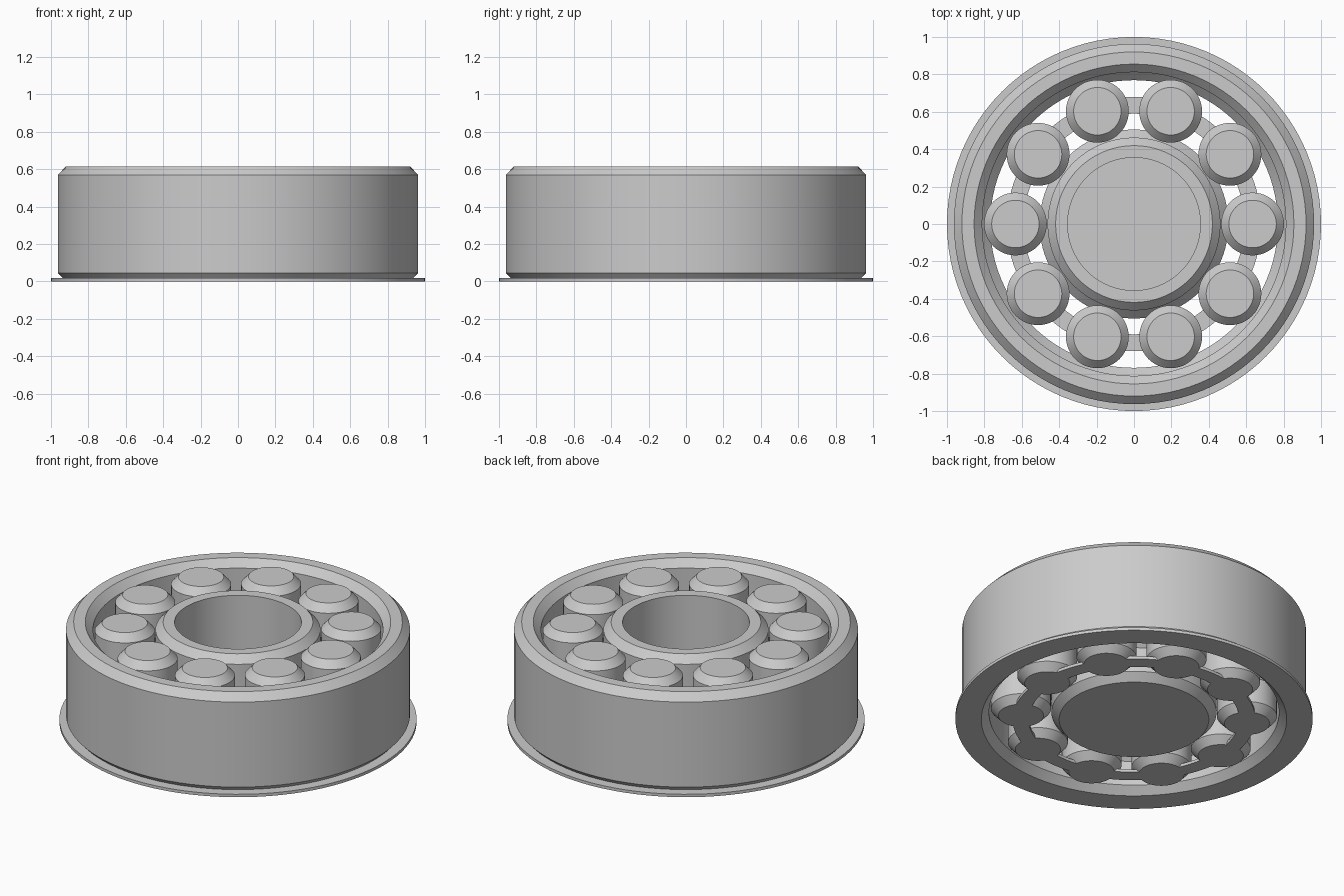
import bpy, bmesh
from math import sin, cos, pi, radians

if "Cube" in bpy.data.objects:
    bpy.data.objects.remove(bpy.data.objects["Cube"])

GREY = (0.6, 0.6, 0.6, 1)
steel = bpy.data.materials.new("plain grey")
steel.use_nodes = True
steel.diffuse_color = GREY
steel.node_tree.nodes["Principled BSDF"].inputs["Base Color"].default_value = GREY

H = 0.615      # bearing height
SKIN = 0.018   # thickness of the base layer
C = 0.045      # chamfer
MID = H / 2
FLAT = 0.065   # half height of the race ridge


def lathe(name, profile, segments):
    """Revolve a closed (radius, height) outline round z."""
    bm = bmesh.new()
    verts = [bm.verts.new((r, 0, z)) for r, z in profile]
    edges = [bm.edges.new((a, b)) for a, b in zip(verts, verts[1:] + verts[:1])
             if a.co.x > 0 or b.co.x > 0]
    bmesh.ops.spin(bm, geom=verts + edges, cent=(0, 0, 0), axis=(0, 0, 1),
                   angle=2 * pi, steps=segments, use_duplicate=False)
    bmesh.ops.remove_doubles(bm, verts=bm.verts, dist=1e-4)
    bmesh.ops.recalc_face_normals(bm, faces=bm.faces)
    mesh = bpy.data.meshes.new(name)
    bm.to_mesh(mesh)
    bm.free()
    mesh.materials.append(steel)
    obj = bpy.data.objects.new(name, mesh)
    bpy.context.collection.objects.link(obj)
    bpy.ops.object.select_all(action='DESELECT')
    obj.select_set(True)
    bpy.context.view_layer.objects.active = obj
    bpy.ops.object.shade_smooth_by_angle(angle=radians(30))
    return obj


def race(wall, step):
    """Chamfered race wall from bottom to top; step is the ridge direction."""
    return [(wall - step, 0), (wall, C),
            (wall, MID - FLAT - C), (wall + step, MID - FLAT),
            (wall + step, MID + FLAT), (wall, MID + FLAT + C),
            (wall, H - C), (wall - step, H)]


# Outer ring with brim
lathe("outer_ring", race(0.812, -0.043) +
      [(0.92, H), (0.963, H - C), (0.963, C), (0.938, SKIN), (1, SKIN), (1, 0)], 96)

# Inner ring with closed floor
lathe("inner_ring", race(0.462, 0.043) +
      [(0.355, H), (0.355, SKIN), (0, SKIN), (0, 0)], 96)

# Thin ring joining the rollers at the base
lathe("roller_link_ring", [(0.59, 0), (0.68, 0), (0.68, SKIN), (0.59, SKIN)], 96)

# Waisted rollers
COUNT, ORBIT = 10, 0.634
first = lathe("roller_1", [(0, 0)] + race(0.168, -0.041)[1:-1] + [(0.127, H), (0, H)], 48)
bm = bmesh.new()
bm.from_mesh(first.data)
bm.free()
first.data.clear_geometry()
bpy.data.objects.remove(first)
outline = [(0, 0), (0.127, 0)]
outline += [(r, z) for r, z in race(0.168, -0.041)[1:-1]] + [(0.127, H), (0, H)]
roller = lathe("roller_1", outline, 48)
for i in range(COUNT):
    part = roller if i == 0 else roller.copy()
    if i:
        part.name = f"roller_{i + 1}"
        bpy.context.collection.objects.link(part)
    a = 2 * pi * i / COUNT
    part.location = (ORBIT * cos(a), ORBIT * sin(a), 0)
